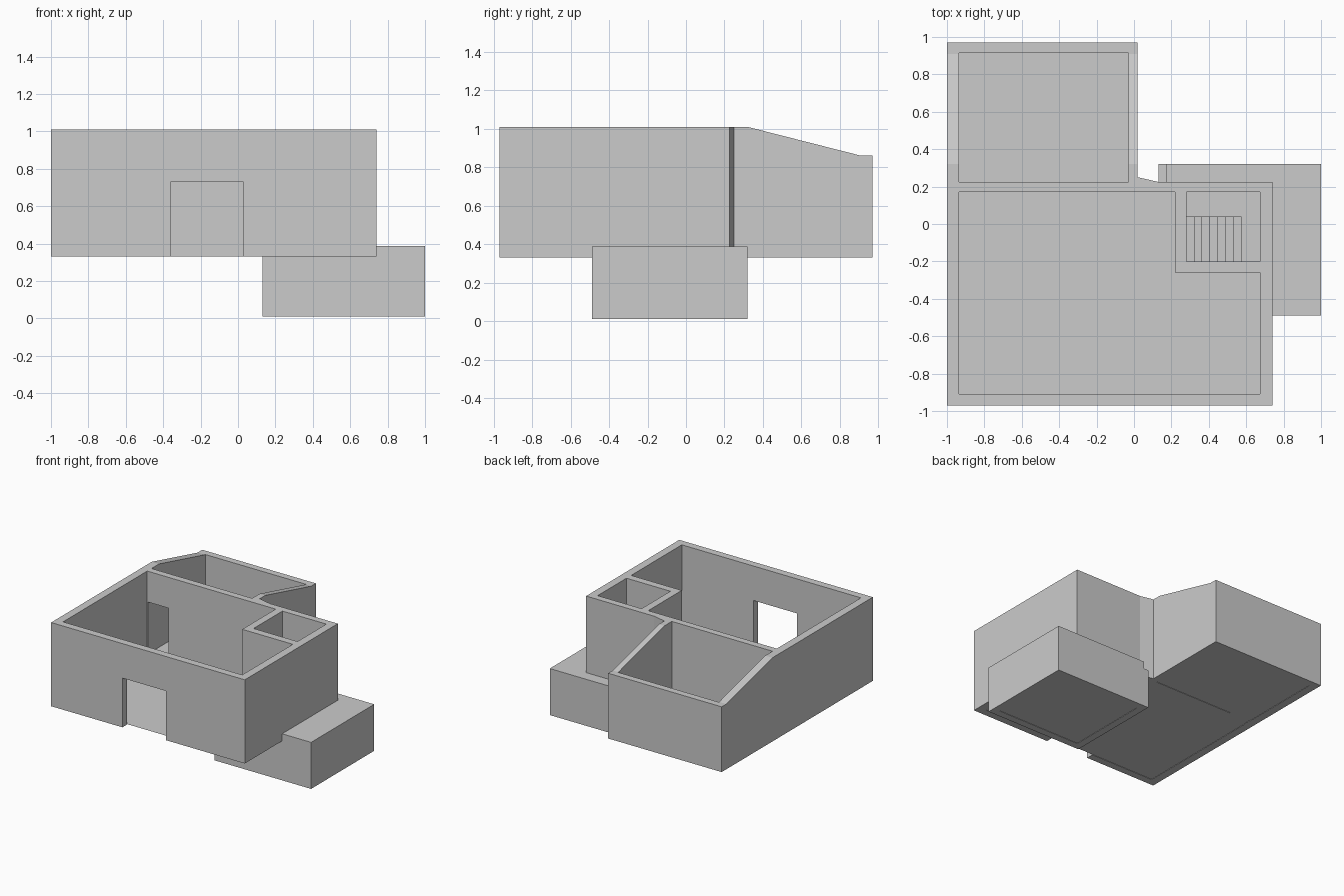
import bpy, bmesh
from mathutils import Vector

if "Cube" in bpy.data.objects:
    bpy.data.objects.remove(bpy.data.objects["Cube"])


def make(name, bm):
    bmesh.ops.recalc_face_normals(bm, faces=bm.faces)
    me = bpy.data.meshes.new(name)
    bm.to_mesh(me)
    bm.free()
    ob = bpy.data.objects.new(name, me)
    bpy.context.collection.objects.link(ob)
    return ob


def prism(name, pts, lo, hi, axis="z"):
    """Extrude a 2D outline along z (xy outline), x (yz outline) or y (xz outline)."""
    place = {"z": lambda p, t: (p[0], p[1], t),
             "x": lambda p, t: (t, p[0], p[1]),
             "y": lambda p, t: (p[0], t, p[1])}[axis]
    bm = bmesh.new()
    face = bm.faces.new([bm.verts.new(place(p, lo)) for p in pts])
    new = bmesh.ops.extrude_face_region(bm, geom=[face])["geom"]
    move = Vector(place((0, 0), hi - lo))
    bmesh.ops.translate(bm, vec=move, verts=[v for v in new if isinstance(v, bmesh.types.BMVert)])
    return make(name, bm)


def rect(x0, x1, y0, y1):
    return [(x0, y0), (x1, y0), (x1, y1), (x0, y1)]


def box(name, x0, x1, y0, y1, z0, z1):
    return prism(name, rect(x0, x1, y0, y1), z0, z1)


def cut(ob, cutters):
    for c in cutters:
        c.hide_render = True
        m = ob.modifiers.new("cut", "BOOLEAN")
        m.operation, m.solver, m.object = "DIFFERENCE", "EXACT", c
    dg = bpy.context.evaluated_depsgraph_get()
    dg.update()
    me = bpy.data.meshes.new_from_object(ob.evaluated_get(dg))
    ob.modifiers.clear()
    ob.data = me
    for c in cutters:
        bpy.data.objects.remove(c)


def floor(name, rects, z):
    """Single-sided floor sheet facing up."""
    bm = bmesh.new()
    for r in rects:
        bm.faces.new([bm.verts.new((x, y, z)) for x, y in rect(*r)])
    return make_up(name, bm)


def make_up(name, bm):
    me = bpy.data.meshes.new(name)
    bm.normal_update()
    bm.to_mesh(me)
    bm.free()
    ob = bpy.data.objects.new(name, me)
    bpy.context.collection.objects.link(ob)
    return ob


G, TOP, BASE = 0.33, 1.01, 0.01   # ground floor, wall top, basement bottom

# House walls: L-shaped block hollowed into rooms, with doorways and a sloping rear top
walls = prism("house_walls", [(-1, -.97), (.74, -.97), (.74, .225), (.13, .225),
                              (.02, .25), (.02, .97), (-1, .97)], G, TOP)
cut(walls, [
    prism("cut_front_room", [(-.935, -.91), (.675, -.91), (.675, -.26), (.22, -.26),
                             (.22, .17), (-.935, .17)], .2, 1.2),
    box("cut_back_room", -.935, -.03, .225, .915, .2, 1.2),
    box("cut_stairwell", .28, .675, -.2, .17, .2, 1.2),
    box("cut_front_door", -.36, .03, -1.1, -.8, .2, .73),
    box("cut_inner_door", -.93, -.745, .1, .3, .2, .76),
    box("cut_stair_door", .15, .32, -.19, .04, .2, .75),
    prism("cut_slope", [(.32, TOP), (.91, .86), (1.1, .86), (1.1, 1.2), (.32, 1.2)],
          -1.2, .3, "x"),
])

# Ground floor, left open over the stairs
floor("ground_floor", [(-.935, .675, -.91, -.2), (-.935, .28, -.2, .17),
                       (-.935, -.745, .17, .225), (-.935, -.03, .225, .915)], G + .003)

# Basement walls and the roof slab that shows outside the house
basement = box("basement_walls", .13, 1, -.49, .32, BASE, .388)
cut(basement, [
    box("cut_basement_room", .19, .94, -.43, .26, -.2, .335),
    box("cut_house_footprint", 0, .74, -.6, .225, G, .6),
    box("cut_roof_end", 0, .17, .2, .5, G, .6),
])
floor("basement_floor", [(.19, .94, -.43, .26)], BASE + .003)

# Stairs down to the basement
n, x0, x1 = 7, .28, .575
run, rise = (x1 - x0) / n, (G - BASE) / (n + 1)
profile = [(x0, BASE + .004)]
for i in range(n):
    z = G - rise * (i + 1)
    profile += [(x0 + run * i, z), (x0 + run * (i + 1), z)]
profile.append((x1, BASE + .004))
prism("stairs", profile, -.2, .04, "y")
